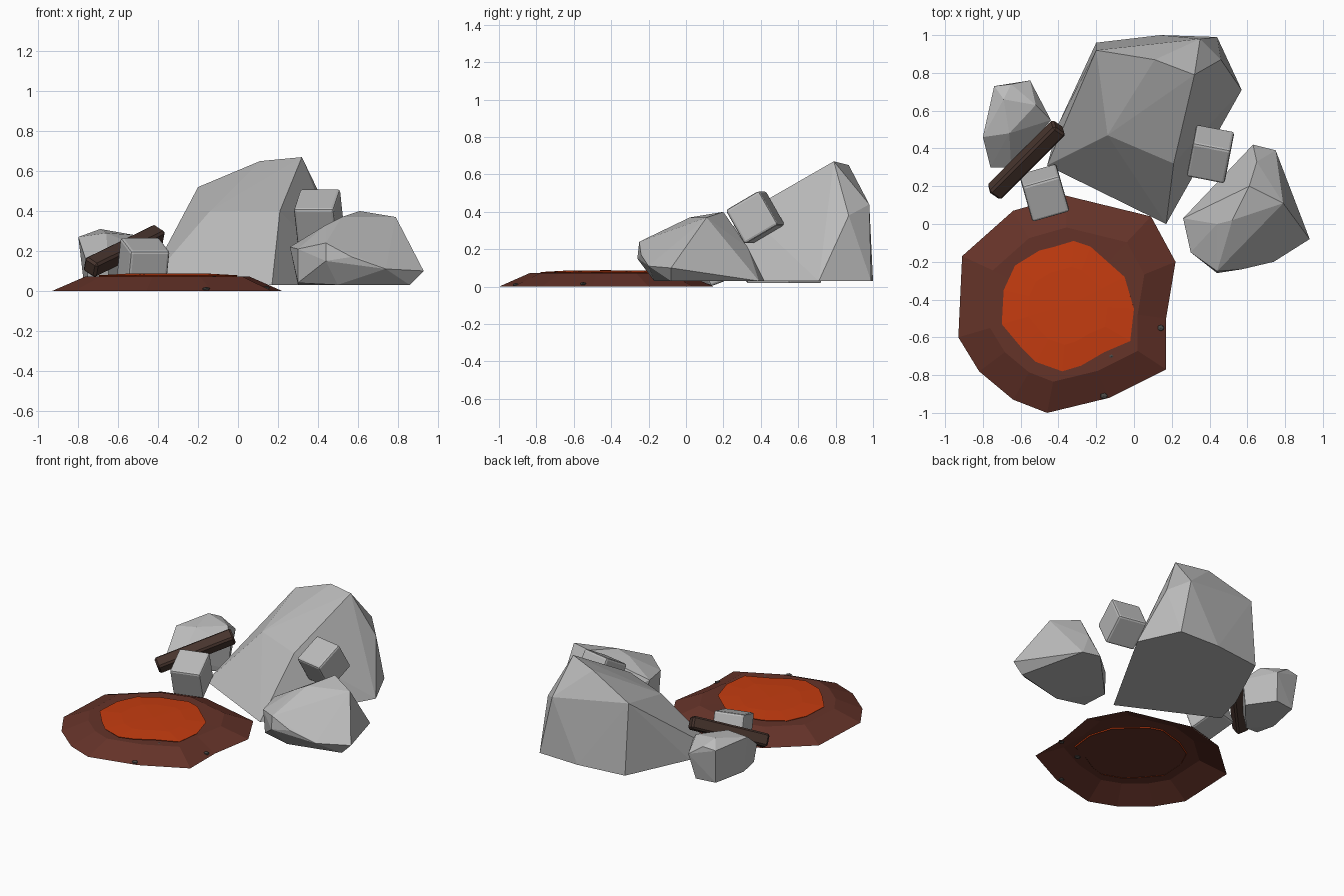
import bpy, bmesh, math
from mathutils import Vector

if "Cube" in bpy.data.objects:
    bpy.data.objects.remove(bpy.data.objects["Cube"])


def material(name, rgb):
    m = bpy.data.materials.new(name)
    m.diffuse_color = (*rgb, 1)
    m.use_nodes = True
    m.node_tree.nodes["Principled BSDF"].inputs["Base Color"].default_value = m.diffuse_color
    return m


STONE = material("grey stone", (0.50, 0.50, 0.50))
CRUST = material("dark red crust", (0.13, 0.033, 0.022))
LAVA = material("glowing orange", (0.56, 0.045, 0.005))
WOOD = material("charred wood", (0.062, 0.034, 0.026))
PEBBLE = material("dark pebble", (0.07, 0.065, 0.06))


def finish(name, bm, mat):
    bmesh.ops.recalc_face_normals(bm, faces=bm.faces)
    me = bpy.data.meshes.new(name)
    bm.to_mesh(me)
    bm.free()
    me.materials.append(mat)
    ob = bpy.data.objects.new(name, me)
    bpy.context.collection.objects.link(ob)
    return ob


def boulder(name, points):
    """Faceted rock: the hull around a few corner points."""
    bm = bmesh.new()
    verts = [bm.verts.new(p) for p in points]
    res = bmesh.ops.convex_hull(bm, input=verts)
    junk = {v for v in res["geom_interior"] if isinstance(v, bmesh.types.BMVert)}
    bmesh.ops.delete(bm, geom=list(junk), context="VERTS")
    return finish(name, bm, STONE)


def block(name, size, loc, rot, mat, bevel, segments):
    bm = bmesh.new()
    bmesh.ops.create_cube(bm, size=1)
    bmesh.ops.scale(bm, vec=size, verts=bm.verts)
    bmesh.ops.bevel(bm, geom=bm.edges[:], offset=bevel, segments=segments,
                    profile=0.5, affect="EDGES")
    ob = finish(name, bm, mat)
    ob.location = loc
    ob.rotation_euler = [math.radians(a) for a in rot]
    return ob


def ringed_disc(name, outline, centre, rings, mat):
    """Stack scaled copies of an outline (scale, z), closed by a centre point."""
    bm = bmesh.new()
    c = Vector(centre[:2])
    loops = []
    for s, z in rings:
        loops.append([bm.verts.new((*(c + (Vector(p) - c) * s), z)) for p in outline])
    n = len(outline)
    for a, b in zip(loops, loops[1:]):
        for i in range(n):
            j = (i + 1) % n
            bm.faces.new((a[i], a[j], b[j], b[i]))
    tip = bm.verts.new(centre)
    for i in range(n):
        bm.faces.new((loops[-1][i], loops[-1][(i + 1) % n], tip))
    return finish(name, bm, mat)


# Boulders
boulder("large_boulder", [
    (-0.46, 0.31, 0.03), (-0.04, 0.22, 0.03), (0.17, 0.0, 0.03), (0.57, 0.71, 0.03),
    (0.44, 0.99, 0.03), (0.14, 1.0, 0.03), (-0.2, 0.96, 0.03), (-0.4, 0.53, 0.03),
    (-0.14, 0.47, 0.40), (0.21, 0.32, 0.40), (-0.2, 0.92, 0.52),
    (0.11, 0.87, 0.65), (0.32, 0.79, 0.67), (0.35, 0.98, 0.44), (0.46, 0.87, 0.38)])
boulder("right_boulder", [
    (0.30, 0.07, 0.03), (0.30, -0.13, 0.04), (0.5, -0.17, 0.03), (0.86, -0.08, 0.03),
    (0.75, 0.39, 0.03), (0.63, 0.42, 0.03), (0.93, -0.08, 0.10), (0.74, -0.2, 0.11),
    (0.44, -0.26, 0.15), (0.44, -0.25, 0.24), (0.57, -0.24, 0.17), (0.30, -0.15, 0.21),
    (0.26, 0.03, 0.22), (0.44, 0.0, 0.33), (0.52, 0.02, 0.37), (0.61, 0.20, 0.40),
    (0.79, 0.11, 0.37), (0.65, 0.33, 0.21)])
boulder("left_boulder", [
    (-0.77, 0.46, 0.02), (-0.72, 0.70, 0.02), (-0.58, 0.72, 0.02), (-0.46, 0.55, 0.02),
    (-0.65, 0.33, 0.02), (-0.75, 0.32, 0.03), (-0.8, 0.46, 0.27), (-0.74, 0.73, 0.26),
    (-0.65, 0.74, 0.27), (-0.55, 0.76, 0.20), (-0.44, 0.55, 0.20), (-0.65, 0.30, 0.15),
    (-0.76, 0.30, 0.15), (-0.69, 0.66, 0.31), (-0.52, 0.63, 0.28), (-0.66, 0.48, 0.29)])

# Tilted stone blocks
block("front_stone_block", (0.205, 0.21, 0.21), (-0.475, 0.165, 0.135), (20, 0, 16),
      STONE, 0.014, 2)
block("upper_stone_block", (0.205, 0.21, 0.21), (0.405, 0.37, 0.37), (30, 0, -11),
      STONE, 0.014, 2)

# Fallen beam
block("charred_beam", (0.52, 0.085, 0.085), (-0.57, 0.34, 0.2), (30, -19, 45),
      WOOD, 0.012, 1)

# Lava mound: crust shell with a low molten pool on top
crust = [(-0.93, -0.6), (-0.91, -0.17), (-0.64, 0.07), (-0.36, 0.15), (0.09, 0.04),
         (0.22, -0.2), (0.17, -0.5), (0.17, -0.77), (-0.13, -0.92), (-0.46, -1.0),
         (-0.64, -0.93), (-0.82, -0.78)]
ringed_disc("lava_crust", crust, (-0.35, -0.43, 0.072),
            [(1.0, 0.0), (0.71, 0.073), (0.4, 0.072)], CRUST)
pool = [(-0.7, -0.53), (-0.69, -0.35), (-0.63, -0.22), (-0.5, -0.14), (-0.42, -0.12),
        (-0.32, -0.09), (-0.23, -0.12), (-0.14, -0.2), (-0.05, -0.28), (0.0, -0.45),
        (-0.02, -0.62), (-0.16, -0.68), (-0.28, -0.75), (-0.38, -0.78), (-0.52, -0.73),
        (-0.6, -0.65)]
ringed_disc("molten_pool", pool, (-0.35, -0.43, 0.088),
            [(0.97, 0.066), (1.0, 0.078), (0.6, 0.086)], LAVA)

# Pebbles sunk in the crust
for i, (x, y, z) in enumerate([(-0.12, -0.70, 0.066), (0.14, -0.55, 0.015),
                               (-0.16, -0.91, 0.01)]):
    bm = bmesh.new()
    bmesh.ops.create_icosphere(bm, subdivisions=1, radius=0.02)
    bmesh.ops.scale(bm, vec=(1.1, 0.9, 0.5), verts=bm.verts)
    bmesh.ops.translate(bm, vec=(x, y, z), verts=bm.verts)
    finish(f"pebble_{i + 1}", bm, PEBBLE)
